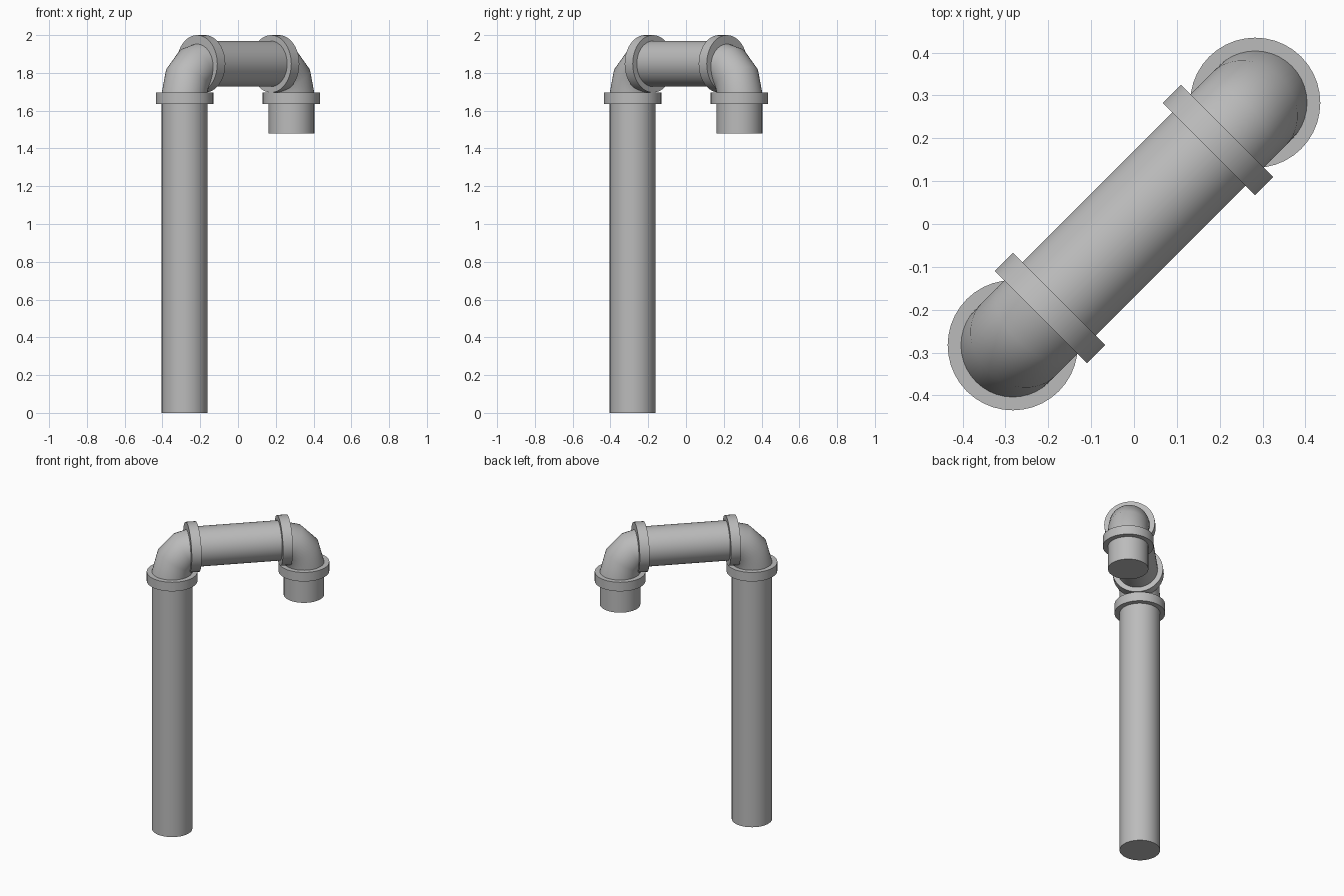
import bpy
import bmesh
from math import radians, pi, sqrt
from mathutils import Matrix, Vector

cube = bpy.data.objects.get("Cube")
if cube:
    bpy.data.objects.remove(cube, do_unlink=True)

SIDES = 40
PIPE_R, COLLAR_R, COLLAR_W = 0.121, 0.152, 0.06
AXIS_Z = 1.848          # height of the horizontal run
LEG = 0.40              # distance of each leg from the centre, along the run
BEND = 0.153            # centre-line radius of the elbows
DIAGONAL = Matrix.Rotation(radians(45), 4, 'Z')

grey = bpy.data.materials.new("pipe grey")
grey.use_nodes = True
colour = (0.5, 0.5, 0.5, 1)
grey.diffuse_color = colour
grey.node_tree.nodes["Principled BSDF"].inputs["Base Color"].default_value = colour


def finish(name, bm, turn):
    """Turn a mesh laid out along x onto the diagonal and smooth it."""
    bmesh.ops.recalc_face_normals(bm, faces=bm.faces)
    bm.transform(DIAGONAL @ Matrix.Rotation(turn, 4, 'Z'))
    mesh = bpy.data.meshes.new(name)
    bm.to_mesh(mesh)
    bm.free()
    obj = bpy.data.objects.new(name, mesh)
    mesh.materials.append(grey)
    bpy.context.collection.objects.link(obj)
    bpy.ops.object.select_all(action='DESELECT')
    obj.select_set(True)
    bpy.context.view_layer.objects.active = obj
    bpy.ops.object.shade_smooth_by_angle(angle=radians(40))


def tube(name, radius, start, end, turn=0):
    """Capped cylinder between two points."""
    start, end = Vector(start), Vector(end)
    axis = end - start
    place = Matrix.Translation((start + end) / 2) @ axis.to_track_quat('Z', 'Y').to_matrix().to_4x4()
    bm = bmesh.new()
    bmesh.ops.create_cone(bm, cap_ends=True, segments=SIDES, radius1=radius,
                          radius2=radius, depth=axis.length, matrix=place)
    finish(name, bm, turn)


def elbow(name, turn):
    """Quarter bend made by spinning the pipe's circle in three steps."""
    bm = bmesh.new()
    base = Vector((-LEG, 0, AXIS_Z - BEND))
    bmesh.ops.create_circle(bm, segments=SIDES, radius=PIPE_R,
                            matrix=Matrix.Translation(base))
    bmesh.ops.spin(bm, geom=bm.verts[:] + bm.edges[:], cent=base + Vector((BEND, 0, 0)),
                   axis=(0, 1, 0), angle=pi / 2, steps=3)
    finish(name, bm, turn)


# Each end: leg, collar, elbow and collar on the horizontal run
top = AXIS_Z - BEND
inner = -LEG + BEND
for side, turn, foot in (("right", 0, 0), ("left", pi, 1.48)):
    tube(side + "_leg", PIPE_R, (-LEG, 0, foot), (-LEG, 0, top), turn)
    tube(side + "_leg_collar", COLLAR_R, (-LEG, 0, top - COLLAR_W), (-LEG, 0, top), turn)
    elbow(side + "_elbow", turn)
    tube(side + "_run_collar", COLLAR_R, (inner - COLLAR_W, 0, AXIS_Z), (inner, 0, AXIS_Z), turn)

# Horizontal pipe joining the elbows
tube("horizontal_pipe", PIPE_R, (inner, 0, AXIS_Z), (-inner, 0, AXIS_Z))
